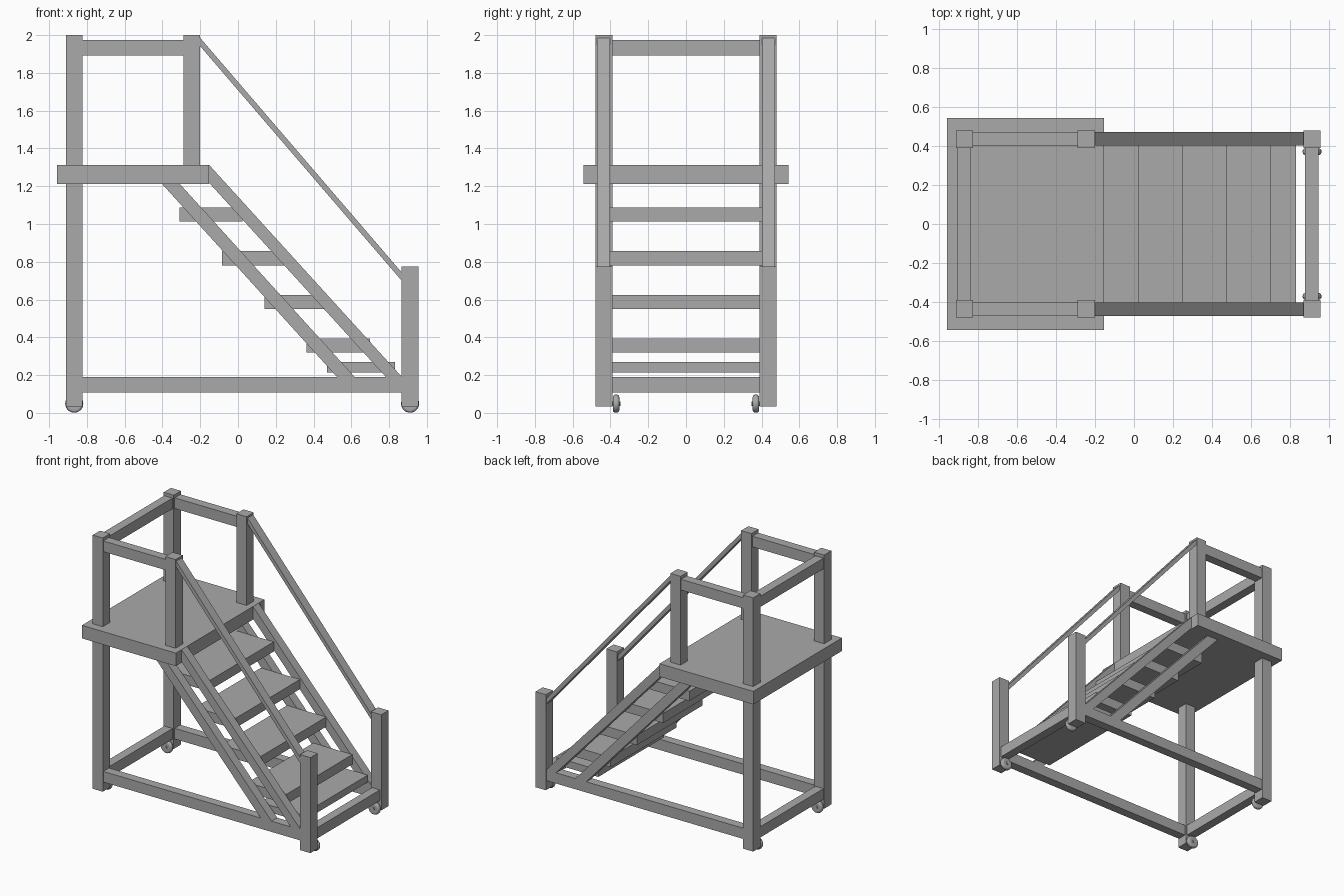
import bpy
import bmesh
from math import pi
from mathutils import Matrix

cube = bpy.data.objects.get("Cube")
if cube:
    bpy.data.objects.remove(cube)

GREY = (0.4, 0.4, 0.4, 1)
grey = bpy.data.materials.new("grey")
grey.use_nodes = True
grey.diffuse_color = GREY
grey.node_tree.nodes["Principled BSDF"].inputs["Base Color"].default_value = GREY


def finish(name, bm):
    bmesh.ops.recalc_face_normals(bm, faces=bm.faces)
    mesh = bpy.data.meshes.new(name)
    bm.to_mesh(mesh)
    bm.free()
    mesh.materials.append(grey)
    obj = bpy.data.objects.new(name, mesh)
    bpy.context.collection.objects.link(obj)
    return obj


def prism(name, profile, y0, y1):
    """Side profile of (x, z) points, extruded from y0 to y1."""
    bm = bmesh.new()
    face = bm.faces.new([bm.verts.new((x, y0, z)) for x, z in profile])
    new = bmesh.ops.extrude_face_region(bm, geom=[face])["geom"]
    verts = [v for v in new if isinstance(v, bmesh.types.BMVert)]
    bmesh.ops.translate(bm, verts=verts, vec=(0, y1 - y0, 0))
    return finish(name, bm)


def box(name, x0, x1, y0, y1, z0, z1):
    return prism(name, [(x0, z0), (x1, z0), (x1, z1), (x0, z1)], y0, y1)


def both_sides(name, profile, inner, outer):
    prism("left_" + name, profile, inner, outer)
    prism("right_" + name, profile, -outer, -inner)


def rect(x0, x1, z0, z1):
    return [(x0, z0), (x1, z0), (x1, z1), (x0, z1)]


# Posts
POST = (0.39, 0.478)
both_sides("tall_post", rect(-0.91, -0.824, 0.035, 2.0), *POST)
both_sides("platform_post", rect(-0.288, -0.2, 1.3, 2.0), *POST)
both_sides("stair_post", rect(0.866, 0.955, 0.035, 0.775), *POST)

# Platform
box("platform", -0.957, -0.153, -0.543, 0.543, 1.212, 1.313)

# Guard rails and base frame
RAIL = (0.402, 0.472)
both_sides("guard_rail", rect(-0.83, -0.28, 1.892, 1.975), *RAIL)
both_sides("base_rail", rect(-0.83, 0.87, 0.107, 0.19), *RAIL)
box("rear_guard_rail", -0.905, -0.835, -0.395, 0.395, 1.892, 1.975)
box("rear_base_rail", -0.905, -0.835, -0.395, 0.395, 0.107, 0.19)
box("stair_base_rail", 0.875, 0.943, -0.395, 0.395, 0.107, 0.19)

# Stringers and sloping handrails
both_sides("upper_stringer", [(-0.153, 1.313), (0.868, 0.19),
                              (0.783, 0.19), (-0.153, 1.218)], *RAIL)
both_sides("lower_stringer", [(-0.402, 1.212), (-0.308, 1.212),
                              (0.618, 0.19), (0.524, 0.19)], *RAIL)
both_sides("handrail", [(-0.2, 1.985), (0.868, 0.742),
                        (0.868, 0.698), (-0.2, 1.941)], *RAIL)

# Treads
for i in range(4):
    x, z = -0.31 + 0.2245 * i, 1.012 - 0.231 * i
    box(f"tread_{i + 1}", x, x + 0.335, -0.402, 0.402, z, z + 0.075)
box("bottom_tread", 0.47, 0.83, -0.402, 0.402, 0.215, 0.27)

# Casters on the inner faces of the posts
for end, x in (("rear", -0.867), ("stair", 0.911)):
    for side, s in (("left", 1), ("right", -1)):
        bm = bmesh.new()
        turn = Matrix.Translation((x, s * 0.37, 0.049)) @ Matrix.Rotation(pi / 2, 4, "X")
        bmesh.ops.create_cone(bm, cap_ends=True, segments=24, radius1=0.048,
                              radius2=0.048, depth=0.034, matrix=turn)
        wheel = finish(f"{end}_{side}_wheel", bm)
        bevel = wheel.modifiers.new("rounded_tyre", "BEVEL")
        bevel.width, bevel.segments = 0.014, 4
        for face in wheel.data.polygons:
            face.use_smooth = len(face.vertices) == 4
        bm = bmesh.new()
        axle = Matrix.Translation((x, s * 0.378, 0.049)) @ Matrix.Rotation(pi / 2, 4, "X")
        bmesh.ops.create_cone(bm, cap_ends=True, segments=12, radius1=0.012,
                              radius2=0.012, depth=0.06, matrix=axle)
        finish(f"{end}_{side}_axle", bm)
